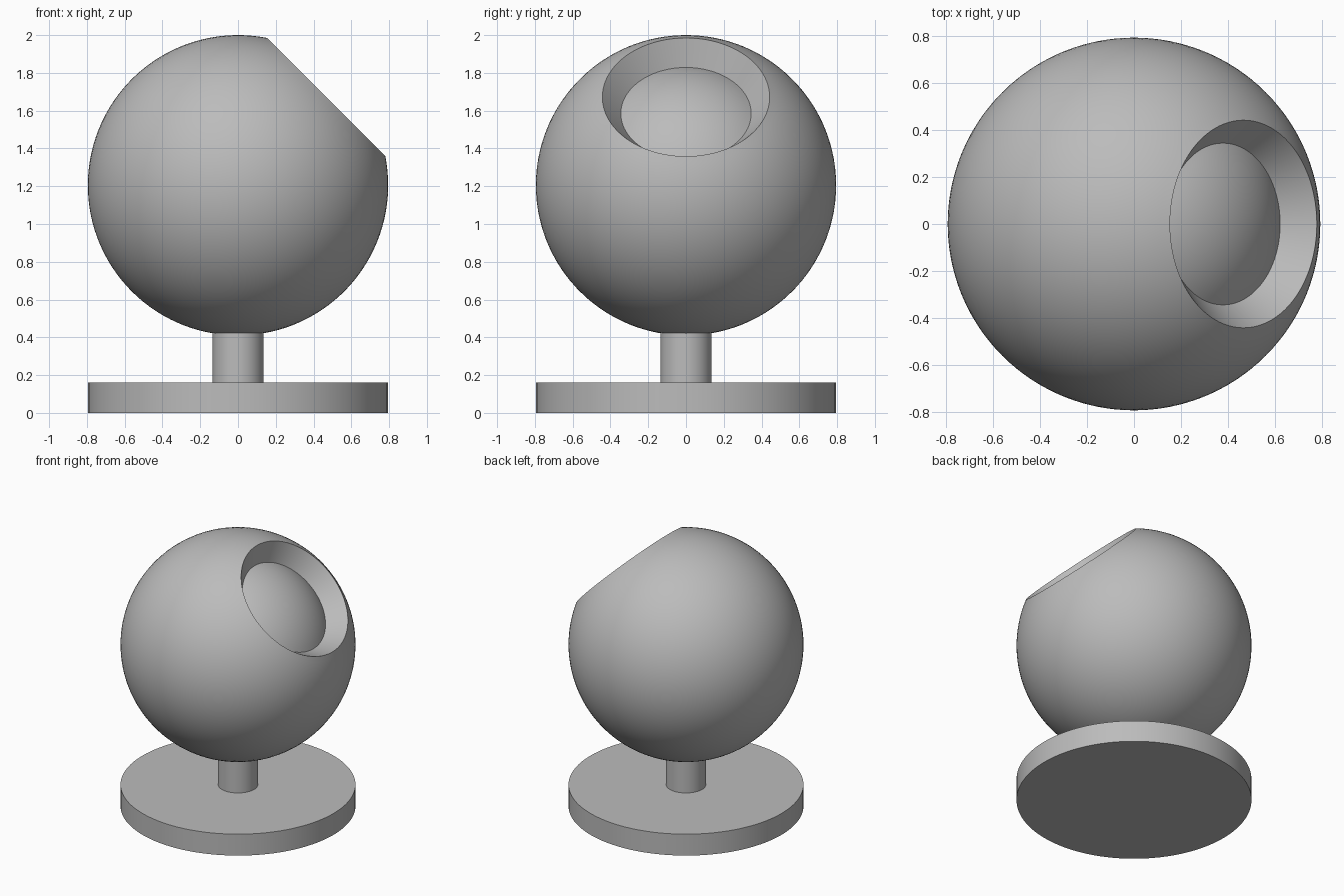
import bpy, bmesh, math
from mathutils import Matrix, Vector

if "Cube" in bpy.data.objects:
    bpy.data.objects.remove(bpy.data.objects["Cube"])

grey = bpy.data.materials.new("plain grey")
grey.diffuse_color = (0.5, 0.5, 0.5, 1)
grey.use_nodes = True
grey.node_tree.nodes["Principled BSDF"].inputs["Base Color"].default_value = grey.diffuse_color


def lathe(name, profile, matrix, steps=96):
    """Revolve a (radius, height) profile around z, then place it."""
    bm = bmesh.new()
    verts = [bm.verts.new((r, 0, z)) for r, z in profile]
    edges = [bm.edges.new(p) for p in zip(verts, verts[1:])]
    bmesh.ops.spin(bm, geom=verts + edges, cent=(0, 0, 0), axis=(0, 0, 1),
                   angle=math.tau, steps=steps)
    bmesh.ops.remove_doubles(bm, verts=bm.verts[:], dist=1e-4)
    bmesh.ops.recalc_face_normals(bm, faces=bm.faces[:])
    bm.transform(matrix)
    mesh = bpy.data.meshes.new(name)
    bm.to_mesh(mesh)
    bm.free()
    mesh.materials.append(grey)
    ob = bpy.data.objects.new(name, mesh)
    bpy.context.collection.objects.link(ob)
    bpy.ops.object.select_all(action='DESELECT')
    ob.select_set(True)
    bpy.context.view_layer.objects.active = ob
    bpy.ops.object.shade_smooth_by_angle(angle=math.radians(30))


def arc(radius, start, end, n):
    """Arc points, angles measured from the +z pole."""
    out = []
    for i in range(n + 1):
        a = start + (end - start) * i / n
        out.append((max(radius * math.sin(a), 0), radius * math.cos(a)))
    return out


# Base disc and post
R = 0.795
lathe("base", [(0, 0), (R, 0), (R, 0.16), (0, 0.16)], Matrix())
lathe("post", [(0, 0.1), (0.135, 0.1), (0.135, 0.48), (0, 0.48)], Matrix())

# Ball with a tilted round opening: outer shell, tapered wall, inner dome
rim = math.asin(0.443 / R)
inner = math.atan2(0.345, 0.537)
profile = arc(R, math.pi, rim, 48) + arc(math.hypot(0.345, 0.537), inner, 0, 12)
lathe("ball", profile,
      Matrix.Translation(Vector((0, 0, 1.205))) @ Matrix.Rotation(math.radians(45), 4, 'Y'))
